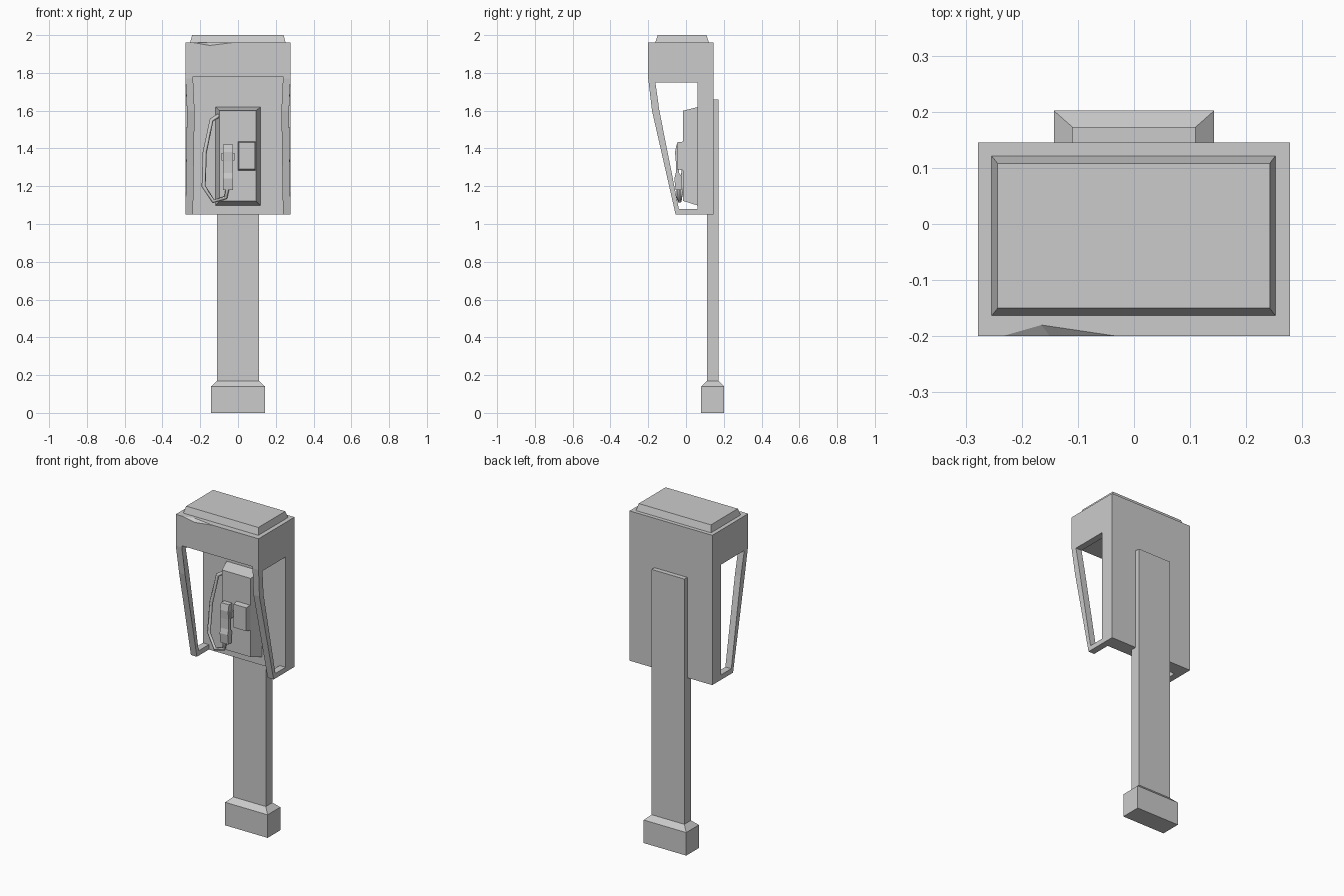
import bpy, bmesh

if "Cube" in bpy.data.objects:
    bpy.data.objects.remove(bpy.data.objects["Cube"])


def finish(name, bm):
    bmesh.ops.recalc_face_normals(bm, faces=bm.faces)
    mesh = bpy.data.meshes.new(name)
    bm.to_mesh(mesh)
    bm.free()
    ob = bpy.data.objects.new(name, mesh)
    bpy.context.collection.objects.link(ob)
    return ob


def loft(name, rings):
    """Join equal-length rings of points and cap both ends."""
    bm = bmesh.new()
    loops = [[bm.verts.new(p) for p in r] for r in rings]
    n = len(loops[0])
    for a, b in zip(loops, loops[1:]):
        for i in range(n):
            bm.faces.new((a[i], a[(i + 1) % n], b[(i + 1) % n], b[i]))
    bm.faces.new(loops[0])
    bm.faces.new(loops[-1])
    return finish(name, bm)


def prism(name, profile, x0, x1):
    return loft(name, [[(x, y, z) for y, z in profile] for x in (x0, x1)])


def rect_z(x0, x1, y0, y1, z):
    return [(x0, y0, z), (x1, y0, z), (x1, y1, z), (x0, y1, z)]


def rect_y(x0, x1, z0, z1, y):
    return [(x0, y, z0), (x1, y, z0), (x1, y, z1), (x0, y, z1)]


def box(name, x0, x1, y0, y1, z0, z1):
    return loft(name, [rect_z(x0, x1, y0, y1, z) for z in (z0, z1)])


def cut(target, cutter):
    mod = target.modifiers.new("cut", 'BOOLEAN')
    mod.operation = 'DIFFERENCE'
    mod.solver = 'EXACT'
    mod.object = cutter
    bpy.context.view_layer.objects.active = target
    bpy.ops.object.modifier_apply(modifier=mod.name)
    bpy.data.objects.remove(cutter)


# Foot with sloped shoulder, and flat post
loft("foot", [rect_z(-.143, .143, .08, .202, 0),
              rect_z(-.143, .143, .08, .202, .14),
              rect_z(-.11, .11, .11, .173, .17)])
box("post", -.11, .11, .11, .173, .165, 1.66)

# Hood: side profile, hollowed from the front, with side windows
hood = prism("hood", [(.145, 1.05), (.145, 1.96), (-.2, 1.96), (-.2, 1.77),
                      (-.18, 1.6), (-.055, 1.05)], -.278, .278)
cut(hood, box("interior_cutter", -.238, .238, -.5, .06, .9, 1.78))
cut(hood, prism("window_cutter", [(.06, 1.75), (-.162, 1.75), (-.141, 1.6),
                                  (-.038, 1.08), (.06, 1.08)], -.5, .5))

# Dent in the front top edge
bm = bmesh.new()
for p in [(-.235, -.2, 1.96), (-.03, -.2, 1.96), (-.165, -.18, 1.96),
          (-.15, -.2, 1.945), (-.135, -.25, 2.0)]:
    bm.verts.new(p)
bmesh.ops.convex_hull(bm, input=bm.verts)
cut(hood, finish("dent_cutter", bm))

# Side bars bow slightly inward at the bend
for v in hood.data.vertices:
    if abs(v.co.z - 1.6) < .01 and v.co.y < -.1:
        v.co.x -= .008 if v.co.x > 0 else -.008

# Roof cap
loft("roof_cap", [rect_z(-.255, .253, -.165, .123, 1.955),
                  rect_z(-.243, .242, -.15, .108, 2.0)])

# Telephone body and keypad
loft("phone_body", [rect_y(-.12, .12, 1.097, 1.62, .065),
                    rect_y(-.097, .095, 1.122, 1.6, -.015)])
loft("keypad", [rect_y(0, .094, 1.283, 1.437, -.01),
                rect_y(.005, .089, 1.29, 1.432, -.048)])

# Handset and its cradle
prism("handset", [(-.02, 1.42), (-.05, 1.42), (-.058, 1.38), (-.054, 1.33),
                  (-.054, 1.27), (-.062, 1.24), (-.055, 1.18), (-.025, 1.18),
                  (-.022, 1.25), (-.036, 1.27), (-.036, 1.33), (-.02, 1.345)],
      -.08, -.026)
box("cradle", -.087, -.019, -.042, -.01, 1.335, 1.375)

# Cord looping from the phone side to the handset
curve = bpy.data.curves.new("cord", 'CURVE')
curve.dimensions = '3D'
curve.bevel_depth = .011
curve.bevel_resolution = 0
curve.use_fill_caps = True
path = [(-.1, .01, 1.575), (-.14, .005, 1.55), (-.176, -.005, 1.38),
        (-.182, -.02, 1.2), (-.13, -.035, 1.12), (-.065, -.04, 1.14),
        (-.055, -.04, 1.19)]
spline = curve.splines.new('POLY')
spline.points.add(len(path) - 1)
for pt, p in zip(spline.points, path):
    pt.co = (*p, 1)
bpy.context.collection.objects.link(bpy.data.objects.new("cord", curve))
